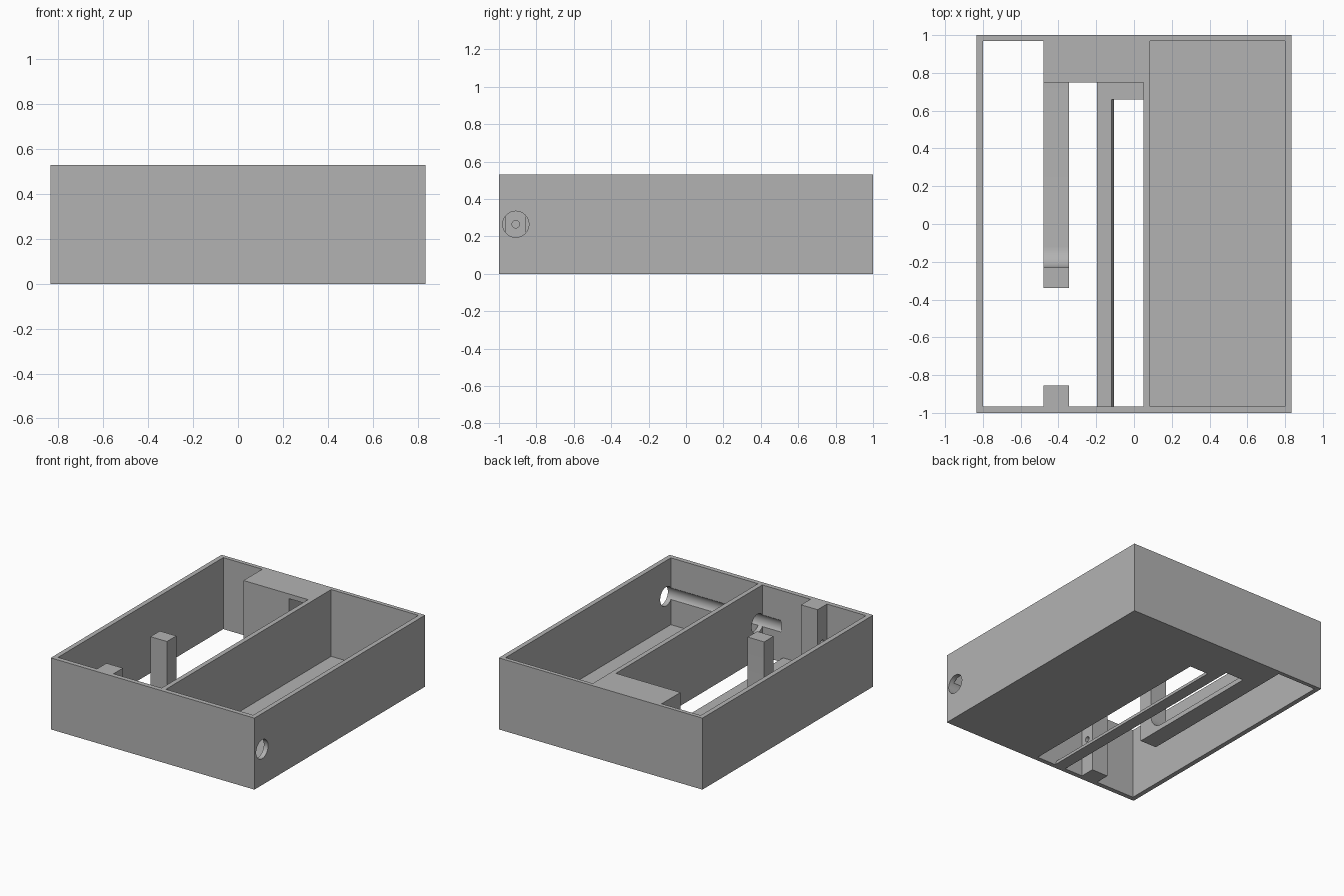
import bpy, bmesh, math
from mathutils import Matrix, Vector

cube = bpy.data.objects.get("Cube")
if cube:
    bpy.data.objects.remove(cube, do_unlink=True)

grey = bpy.data.materials.new("plain grey")
grey.use_nodes = True
COLOUR = (0.45, 0.45, 0.45, 1)
grey.diffuse_color = COLOUR
grey.node_tree.nodes["Principled BSDF"].inputs["Base Color"].default_value = COLOUR

H, FLOOR = 0.53, 0.035
AXIS_Z = 0.265
POST_L, POST_R = -0.48, -0.345


def finish(bm, name):
    bmesh.ops.recalc_face_normals(bm, faces=bm.faces)
    mesh = bpy.data.meshes.new(name)
    bm.to_mesh(mesh)
    bm.free()
    mesh.materials.append(grey)
    ob = bpy.data.objects.new(name, mesh)
    bpy.context.collection.objects.link(ob)
    return ob


def prism(name, points, direction):
    """Extrude a flat 3D outline along a direction."""
    bm = bmesh.new()
    face = bm.faces.new([bm.verts.new(p) for p in points])
    top = bmesh.ops.extrude_face_region(bm, geom=[face])["geom"]
    bmesh.ops.translate(bm, vec=Vector(direction),
                        verts=[v for v in top if isinstance(v, bmesh.types.BMVert)])
    return finish(bm, name)


def box(name, x0, x1, y0, y1, z0, z1):
    return prism(name, [(x0, y0, z0), (x1, y0, z0), (x1, y1, z0), (x0, y1, z0)],
                 (0, 0, z1 - z0))


def rod(name, x0, x1, y, radius):
    bm = bmesh.new()
    bmesh.ops.create_cone(bm, cap_ends=True, segments=48, radius1=radius,
                          radius2=radius, depth=x1 - x0)
    bm.transform(Matrix.Translation(((x0 + x1) / 2, y, AXIS_Z))
                 @ Matrix.Rotation(math.pi / 2, 4, 'Y'))
    return finish(bm, name)


def cut(target, cutters):
    for c in cutters:
        mod = target.modifiers.new(c.name, 'BOOLEAN')
        mod.operation, mod.solver, mod.object = 'DIFFERENCE', 'EXACT', c
    bpy.context.view_layer.update()
    graph = bpy.context.evaluated_depsgraph_get()
    mesh = bpy.data.meshes.new_from_object(target.evaluated_get(graph))
    target.modifiers.clear()
    target.data = mesh
    for c in cutters:
        bpy.data.objects.remove(c, do_unlink=True)


# Open tray: outer block with both compartments cut out
tray = box("tray", -0.835, 0.835, -1, 1, 0, H)
well = [(-0.8, -0.965), (POST_L, -0.965), (POST_L, -0.855), (POST_R, -0.855),
        (POST_R, -0.965), (-0.195, -0.965), (-0.195, 0.75), (POST_L, 0.75),
        (POST_L, 0.97), (-0.8, 0.97)]
slot = [(-0.105, -0.1), (0.05, -0.1), (0.05, 0.1), (-0.12, 0.1),
        (-0.12, FLOOR), (-0.105, 0)]
cut(tray, [
    box("right_cavity", 0.085, 0.8, -0.965, 0.97, FLOOR, 1),
    box("middle_cavity", -0.25, 0.05, -0.965, 0.75, FLOOR, 1),
    prism("open_well", [(x, y, -0.2) for x, y in well], (0, 0, 1.2)),
    prism("floor_slot", [(x, -0.965, z) for x, z in slot], (0, 1.625, 0)),
    box("block_recess", -0.105, 0.05, 0.6, 0.97, FLOOR, 0.495),
    rod("front_bore", -0.105, 1, -0.91, 0.07),
    rod("rear_bore", -0.105, 1, -0.29, 0.07),
    rod("front_pin_hole", -0.6, -0.3, -0.91, 0.02),
])

# Floor arm with upright post and rounded inner corner
R = 0.11
profile = [(0.75, 0), (0.75, FLOOR)]
for i in range(13):
    a = math.pi / 2 * i / 12
    profile.append((-0.12 - R * math.sin(a), FLOOR + R - R * math.cos(a)))
profile += [(-0.23, H), (-0.34, H), (-0.34, 0)]
arm = prism("post_arm", [(POST_L, y, z) for y, z in profile], (POST_R - POST_L, 0, 0))
cut(arm, [rod("post_pin_hole", -0.6, -0.3, -0.285, 0.02)])

# Smooth the curved bores and fillet, keep corners sharp
for ob in (tray, arm):
    bpy.ops.object.select_all(action='DESELECT')
    ob.select_set(True)
    bpy.context.view_layer.objects.active = ob
    bpy.ops.object.shade_smooth_by_angle(angle=math.radians(20))
